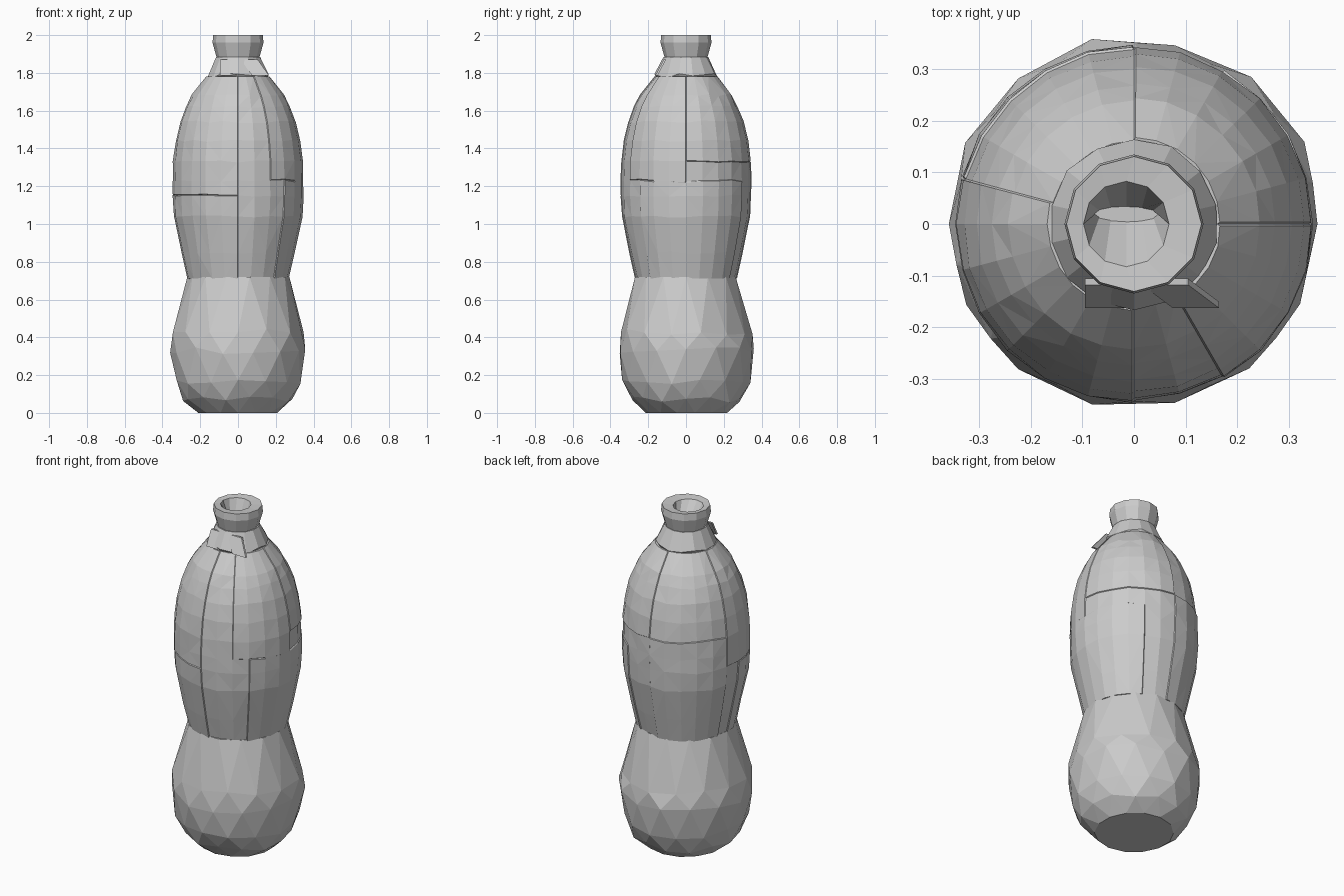
import bpy, bmesh, math, random
from mathutils import Vector

random.seed(4)
if "Cube" in bpy.data.objects:
    bpy.data.objects.remove(bpy.data.objects["Cube"], do_unlink=True)

# One plain grey for the whole bottle
GREY = (0.6, 0.6, 0.6, 1)
grey = bpy.data.materials.new("plain grey")
grey.use_nodes = True
grey.diffuse_color = GREY
grey.node_tree.nodes["Principled BSDF"].inputs["Base Color"].default_value = GREY


def finish(name, bm):
    bmesh.ops.recalc_face_normals(bm, faces=bm.faces)
    mesh = bpy.data.meshes.new(name)
    bm.to_mesh(mesh)
    bm.free()
    mesh.materials.append(grey)
    obj = bpy.data.objects.new(name, mesh)
    bpy.context.collection.objects.link(obj)
    return obj


def lathe(profile, sides, stagger=False, jitter=0.0):
    """Stack rings of (radius, height); staggered rings are joined by triangles."""
    bm = bmesh.new()
    rings = []
    for k, (r, z) in enumerate(profile):
        shift = 0.5 * k if stagger else 0
        inner = 0 < k < len(profile) - 1
        ring = []
        for i in range(sides):
            a = math.tau * (i + shift) / sides
            rr = r * (1 + random.uniform(-jitter, jitter))
            dz = random.uniform(-jitter, jitter) if inner else 0
            ring.append(bm.verts.new((rr * math.sin(a), -rr * math.cos(a), z + dz)))
        rings.append(ring)
    for lower, upper in zip(rings, rings[1:]):
        for i in range(sides):
            j = (i + 1) % sides
            if stagger:
                bm.faces.new((lower[i], lower[j], upper[i]))
                bm.faces.new((lower[j], upper[j], upper[i]))
            else:
                bm.faces.new((lower[i], lower[j], upper[j], upper[i]))
    bm.faces.new(rings[0][::-1])
    bm.faces.new(rings[-1])
    return bm, rings


# Faceted lower bulb
bm, _ = lathe([(0.215, 0), (0.29, 0.07), (0.335, 0.17), (0.362, 0.33), (0.35, 0.43),
               (0.272, 0.72)], 14, stagger=True, jitter=0.018)
finish("lower_bulb", bm)

# Upper body with slightly raised panels that leave thin seams
bm, _ = lathe([(0.264, 0.71), (0.295, 0.85), (0.335, 1.04), (0.341, 1.15), (0.341, 1.23),
               (0.339, 1.33), (0.325, 1.44), (0.302, 1.54), (0.27, 1.62), (0.24, 1.68),
               (0.162, 1.78)], 24, jitter=0.006)
bm.normal_update()
# Panels: start angle, end angle (from the front towards +x), bottom, top
panels = [(-105, 0, 1.15, 1.78), (30, 90, 1.23, 1.78), (45, 150, 0.7, 1.23),
          (90, 180, 1.33, 1.78), (-90, 0, 0.7, 1.15), (-180, -105, 0.7, 1.33)]
for a0, a1, z0, z1 in panels:
    region = []
    for f in bm.faces:
        c = f.calc_center_median()
        angle = math.degrees(math.atan2(c.x, -c.y))
        if len(f.verts) == 4 and a0 < angle < a1 and z0 < c.z < z1:
            region.append(f)
    bmesh.ops.inset_region(bm, faces=region, thickness=0.003, depth=0.005,
                           use_boundary=True, use_even_offset=True)
bmesh.ops.triangulate(bm, faces=[f for f in bm.faces if len(f.verts) == 4])
finish("upper_body", bm)

# Sloping collar
bm, _ = lathe([(0.145, 1.76), (0.165, 1.785), (0.118, 1.885)], 14, jitter=0.015)
finish("collar", bm)

# Flared mouth with a wedge-shaped hollow
bm, rings = lathe([(0.11, 1.87), (0.135, 1.96), (0.131, 2.0), (0.083, 1.995),
                   (0.06, 1.88)], 12)
for v in rings[3] + rings[4]:
    v.co.x -= 0.015
for v in rings[4]:
    v.co.y = 0.02 + 0.2 * v.co.y
finish("mouth", bm)

# Thin front tabs bridging the collar and shoulder
for x, tilt in ((-0.05, 0.0), (0.06, 0.06)):
    bm = bmesh.new()
    bmesh.ops.create_cube(bm, size=1)
    for v in bm.verts:
        top = v.co.z > 0
        v.co = Vector((x + v.co.x * 0.09 + (0 if top else tilt),
                       (-0.112 if top else -0.157) + v.co.y * 0.012,
                       1.87 if top else 1.785))
    finish("collar_tab", bm)
